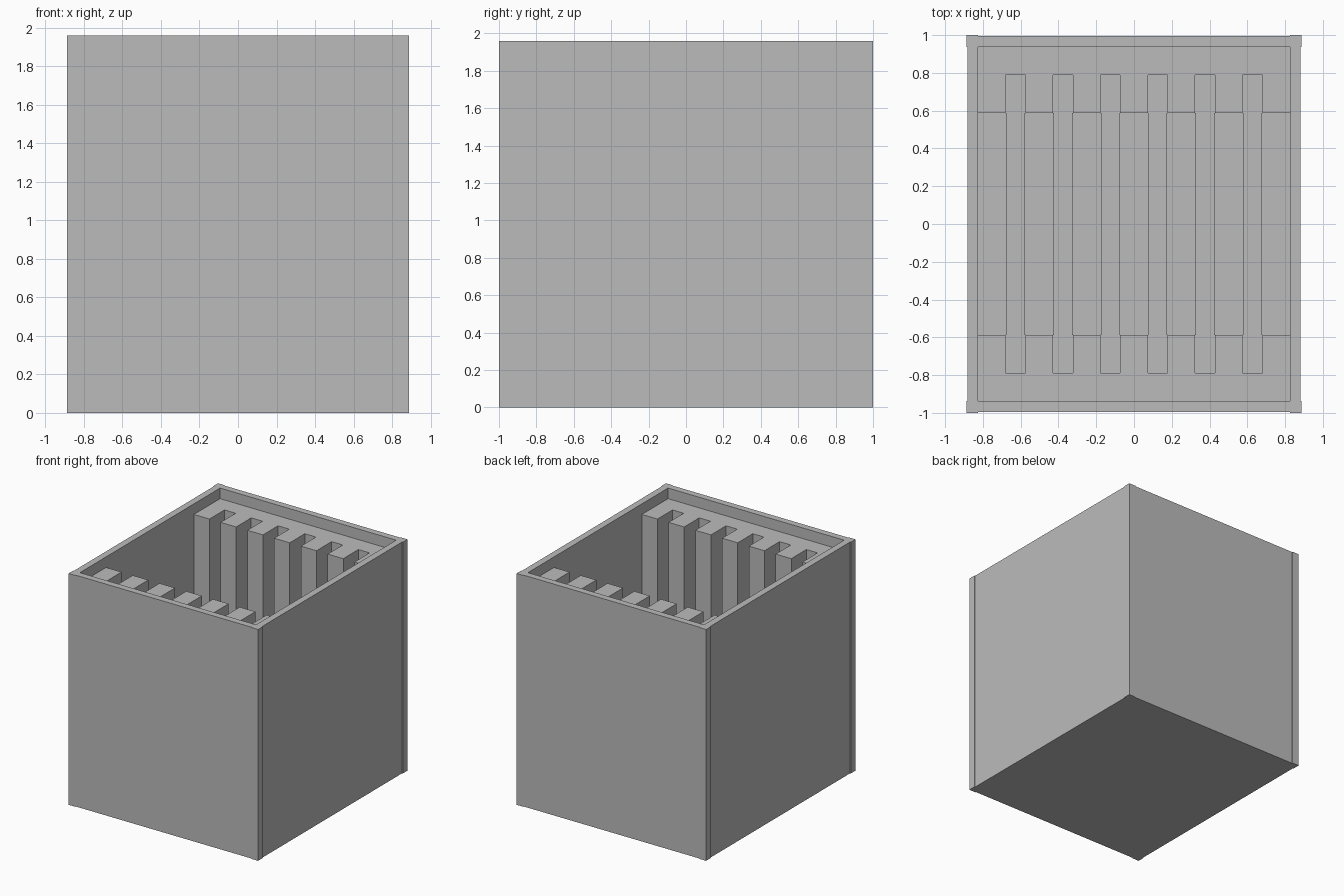
import bpy
import bmesh
from mathutils import Matrix, Vector

if "Cube" in bpy.data.objects:
    bpy.data.objects.remove(bpy.data.objects["Cube"], do_unlink=True)

grey = bpy.data.materials.new("plain grey")
grey.use_nodes = True
colour = (0.5, 0.5, 0.5, 1)
grey.diffuse_color = colour
grey.node_tree.nodes["Principled BSDF"].inputs["Base Color"].default_value = colour

# Overall sizes
HX, HY, TOP = 0.888, 1.0, 1.96      # outer half sizes and height
IX, IY = 0.825, 0.938               # inner half sizes
STEP = 0.006                        # corner posts stand this proud of the walls
FLOOR, RIDGE, LEDGE = 0.06, 0.12, 1.87
RIB_Y, SLOT_Y = 0.588, 0.79
PITCH, SLOT = 0.251, 0.105


def boxes(name, spans):
    """One flat-shaded object from boxes given as (x0, x1, y0, y1, z0, z1)."""
    bm = bmesh.new()
    for x0, x1, y0, y1, z0, z1 in spans:
        lo, hi = Vector((x0, y0, z0)), Vector((x1, y1, z1))
        matrix = Matrix.Translation((lo + hi) / 2) @ Matrix.Diagonal((*(hi - lo), 1))
        bmesh.ops.create_cube(bm, size=1, matrix=matrix)
    mesh = bpy.data.meshes.new(name)
    bm.to_mesh(mesh)
    bm.free()
    mesh.materials.append(grey)
    obj = bpy.data.objects.new(name, mesh)
    bpy.context.collection.objects.link(obj)
    return obj


def side(sign, a, b):
    """Range a..b mirrored to the chosen side."""
    return (a, b) if sign > 0 else (-b, -a)


# Solid stretches between the six slots
slots = [(i - 2.5) * PITCH for i in range(6)]


def solid_spans(width):
    starts = [-IX] + [c + width / 2 for c in slots]
    ends = [c - width / 2 for c in slots] + [IX]
    return list(zip(starts, ends))


# Outer shell
boxes("base", [(-HX + STEP, HX - STEP, -HY + STEP, HY - STEP, 0, FLOOR)])
for sign, x_name, y_name in ((1, "left", "back"), (-1, "right", "front")):
    boxes(x_name + "_wall", [(*side(sign, IX, HX - STEP), -IY, IY, 0, TOP)])
    boxes(y_name + "_wall", [(-IX, IX, *side(sign, IY, HY - STEP), 0, TOP)])
boxes("corner_posts", [(*side(sx, IX, HX), *side(sy, IY, HY), 0, TOP)
                       for sx in (1, -1) for sy in (1, -1)])

# Slotted racks against the front and back walls
for sign, name in ((1, "back"), (-1, "front")):
    backing = [(-IX, IX, *side(sign, SLOT_Y, IY), FLOOR, LEDGE)]
    ribs = [(x0, x1, *side(sign, RIB_Y, SLOT_Y), FLOOR, LEDGE)
            for x0, x1 in solid_spans(SLOT)]
    boxes(name + "_rack", backing + ribs)

# Floor ridges, leaving grooves in line with the slots
boxes("floor_ridges", [(x0, x1, -RIB_Y, RIB_Y, FLOOR, RIDGE)
                       for x0, x1 in solid_spans(SLOT - 0.01)])
